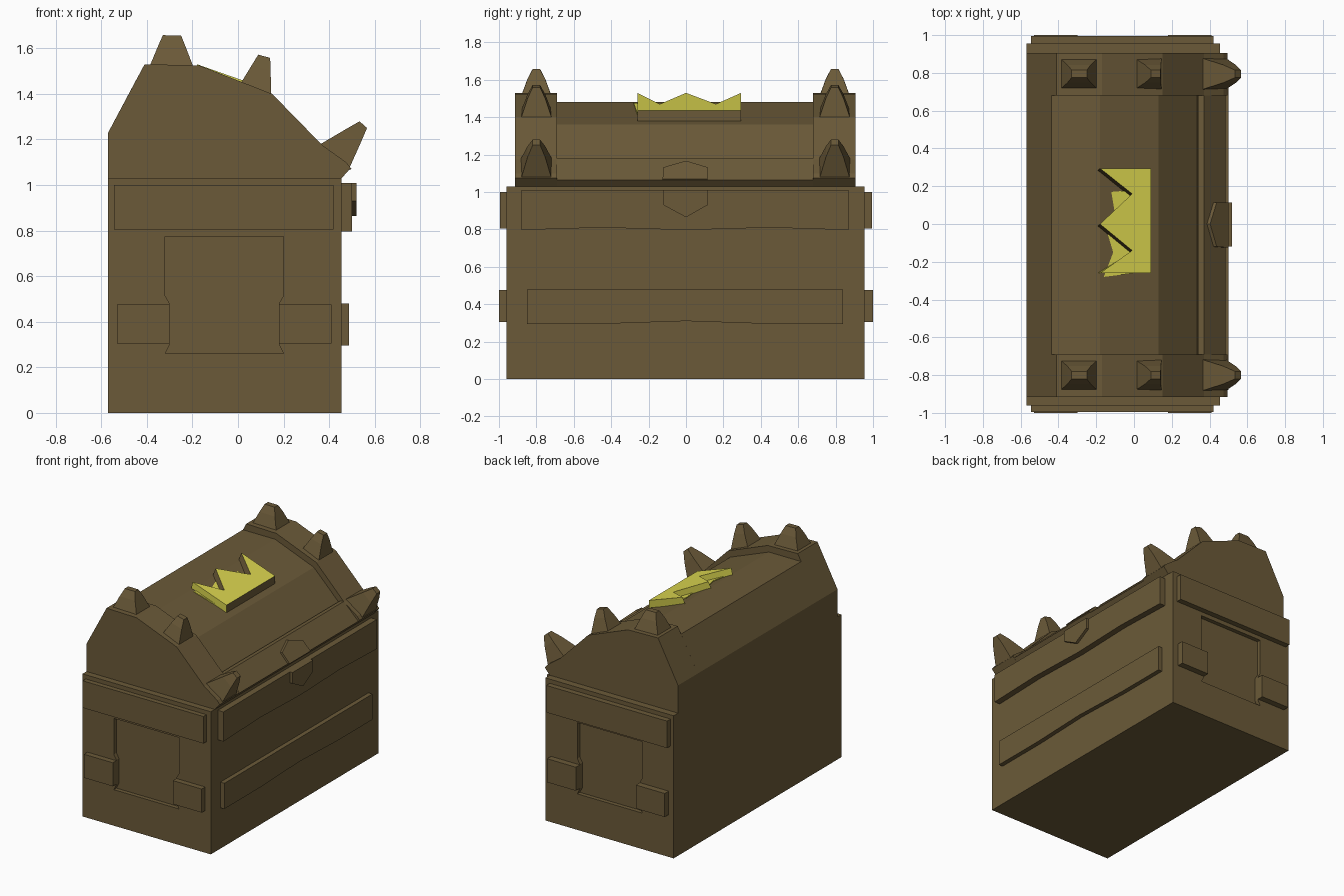
import bpy, bmesh
from mathutils import Vector

if "Cube" in bpy.data.objects:
    bpy.data.objects.remove(bpy.data.objects["Cube"])


def material(name, rgb):
    m = bpy.data.materials.new(name)
    m.diffuse_color = (*rgb, 1)
    m.use_nodes = True
    m.node_tree.nodes["Principled BSDF"].inputs["Base Color"].default_value = m.diffuse_color
    return m


BROWN = material("brown wood", (0.147, 0.102, 0.040))
YELLOW = material("yellow gold", (0.71, 0.67, 0.078))


def loft(name, rings, mat=BROWN):
    """Join rings of equal point count and cap both ends."""
    bm = bmesh.new()
    vs = [[bm.verts.new(p) for p in ring] for ring in rings]
    n = len(vs[0])
    for a, b in zip(vs, vs[1:]):
        for i in range(n):
            j = (i + 1) % n
            bm.faces.new((a[i], a[j], b[j], b[i]))
    bm.faces.new(vs[0])
    bm.faces.new(vs[-1])
    bmesh.ops.recalc_face_normals(bm, faces=bm.faces)
    me = bpy.data.meshes.new(name)
    bm.to_mesh(me)
    bm.free()
    me.materials.append(mat)
    ob = bpy.data.objects.new(name, me)
    bpy.context.collection.objects.link(ob)
    return ob


def prism_y(name, xz, y0, y1):
    return loft(name, [[(x, y, z) for x, z in xz] for y in (y0, y1)])


def prism_x(name, yz, x0, x1):
    return loft(name, [[(x, y, z) for y, z in yz] for x in (x0, x1)])


def box(name, x, y, z):
    return prism_y(name, [(x[0], z[0]), (x[1], z[0]), (x[1], z[1]), (x[0], z[1])], *y)


# Chest body with a recessed panel, pinched beside the planks, cut in each end
RECESS = [(-0.32, 0.26), (0.20, 0.26), (0.18, 0.30), (0.18, 0.48), (0.20, 0.515),
          (0.20, 0.775), (-0.32, 0.775), (-0.32, 0.515), (-0.30, 0.48), (-0.30, 0.30)]
body = box("chest_body", (-0.57, 0.455), (-0.96, 0.955), (0, 1.03))
for side, y in (("front", -0.96), ("back", 0.955)):
    cut = prism_y(side + "_recess_cutter", RECESS, y - 0.03, y + 0.03)
    cut.hide_render = True
    mod = body.modifiers.new("recess", "BOOLEAN")
    mod.operation, mod.solver, mod.object = "DIFFERENCE", "EXACT", cut
bpy.context.view_layer.objects.active = body
body.select_set(True)
for mod in list(body.modifiers):
    bpy.ops.object.modifier_apply(modifier=mod.name)
for ob in [o for o in bpy.data.objects if o.name.endswith("cutter")]:
    bpy.data.objects.remove(ob)

# Planks on the ends
for side, s in (("front", -1), ("back", 1)):
    ys = sorted((s * 0.935, s * 0.995))
    box(side + "_upper_plank", (-0.545, 0.42), ys, (0.805, 1.0))
    ys = sorted((s * 0.935, s * 1.0))
    box(side + "_lower_plank_left", (-0.53, -0.30), ys, (0.305, 0.475))
    box(side + "_lower_plank_right", (0.18, 0.41), ys, (0.305, 0.475))

# Planks on the long side, with slightly wavy lower edges
prism_x("side_upper_plank", [(-0.88, 1.01), (-0.88, 0.797), (-0.45, 0.81), (0, 0.797),
                             (0.45, 0.81), (0.87, 0.797), (0.87, 1.01)], 0.44, 0.50)
prism_x("side_lower_plank", [(-0.85, 0.48), (-0.85, 0.295), (-0.45, 0.295), (0, 0.31),
                             (0.45, 0.295), (0.84, 0.295), (0.84, 0.48)], 0.44, 0.487)

# Lid: sunken middle, raised rib at each end, lip along the opening edge
prism_y("lid_middle", [(-0.57, 1.03), (-0.57, 1.23), (-0.437, 1.48), (-0.18, 1.48),
                       (0.13, 1.36), (0.34, 1.15), (0.44, 1.03)], -0.69, 0.68)
RIB = [(-0.57, 1.03), (-0.57, 1.23), (-0.41, 1.53), (-0.17, 1.525), (0.15, 1.40),
       (0.37, 1.175), (0.475, 1.10), (0.495, 1.075), (0.455, 1.03)]
prism_y("lid_rib_front", RIB, -0.915, -0.69)
prism_y("lid_rib_back", RIB, 0.68, 0.905)
prism_y("lid_lip", [(0.33, 1.14), (0.34, 1.175), (0.37, 1.178), (0.485, 1.065),
                    (0.455, 1.03), (0.40, 1.03)], -0.69, 0.68)

# Spikes: (base centre, tip centre, base half width, tip half width), all in x-z
SPIKES = [((-0.292, 1.51), (-0.29, 1.657), 0.10, 0.04),
          ((0.075, 1.415), (0.115, 1.565), 0.073, 0.027),
          ((0.425, 1.125), (0.55, 1.265), 0.083, 0.022)]
for side, yc in (("front", -0.80), ("back", 0.795)):
    for i, (b, t, hb, ht) in enumerate(SPIKES):
        base, tip = Vector((b[0], yc, b[1])), Vector((t[0], yc, t[1]))
        axis = (tip - base).normalized()
        u = Vector((axis.z, 0, -axis.x))
        rings = []
        for f, wx, wy in ((0, hb, 0.082), (0.65, hb * 0.36 + ht * 0.64, 0.047), (1, ht, 0.02)):
            c = base.lerp(tip, f)
            rings.append([c + u * (sx * wx) + Vector((0, sy * wy, 0))
                          for sx, sy in ((-1, -1), (1, -1), (1, 1), (-1, 1))])
        loft(f"{side}_spike_{i + 1}", rings)

# Latch: lower shield on the body, upper tongue lying on the lip
prism_x("latch_lower", [(-0.12, 1.01), (-0.12, 0.93), (0, 0.865), (0.115, 0.93),
                        (0.115, 1.01)], 0.46, 0.52)
tongue = [(-0.125, 1.068), (-0.12, 1.13), (0, 1.165), (0.115, 1.13), (0.115, 1.068)]
loft("latch_upper", [[(1.56 - z + d, y, z + d * 0.3) for y, z in tongue]
                     for d in (-0.04, 0.008)])


# Crown emblem following the lid slope
def slope(x, drop):
    return 1.53 - (x + 0.18) * 0.352 - drop


crown = [(0.09, -0.26), (0.09, 0.295), (-0.18, 0.295), (-0.01, 0.16), (-0.18, 0.0),
         (-0.01, -0.14), (-0.18, -0.26)]
# The notches narrow towards the lid
flare = [(x - (0.012 if i > 1 else 0), y - (0.012 if 1 < i < 6 else 0))
         for i, (x, y) in enumerate(crown)]
emblem = loft("crown_emblem", [[(x, y, slope(x, 0.055)) for x, y in flare],
                               [(x, y, slope(x, 0)) for x, y in crown]], YELLOW)
# Brown rim: the lower edge and the notch walls that face the front
emblem.data.materials.append(BROWN)
for p in emblem.data.polygons:
    n = p.normal
    if abs(n.z) < 0.8 and (n.x > 0.8 or (n.x < -0.3 and n.y < -0.3)):
        p.material_index = 1
patch = [(0.0, -0.26), (0.0, 0.18), (-0.12, 0.17), (-0.10, 0.05), (-0.14, -0.05),
         (-0.11, -0.15), (-0.16, -0.28)]
loft("crown_backing", [[(x, y, slope(x, d)) for x, y in patch] for d in (0.055, 0.046)], YELLOW)
